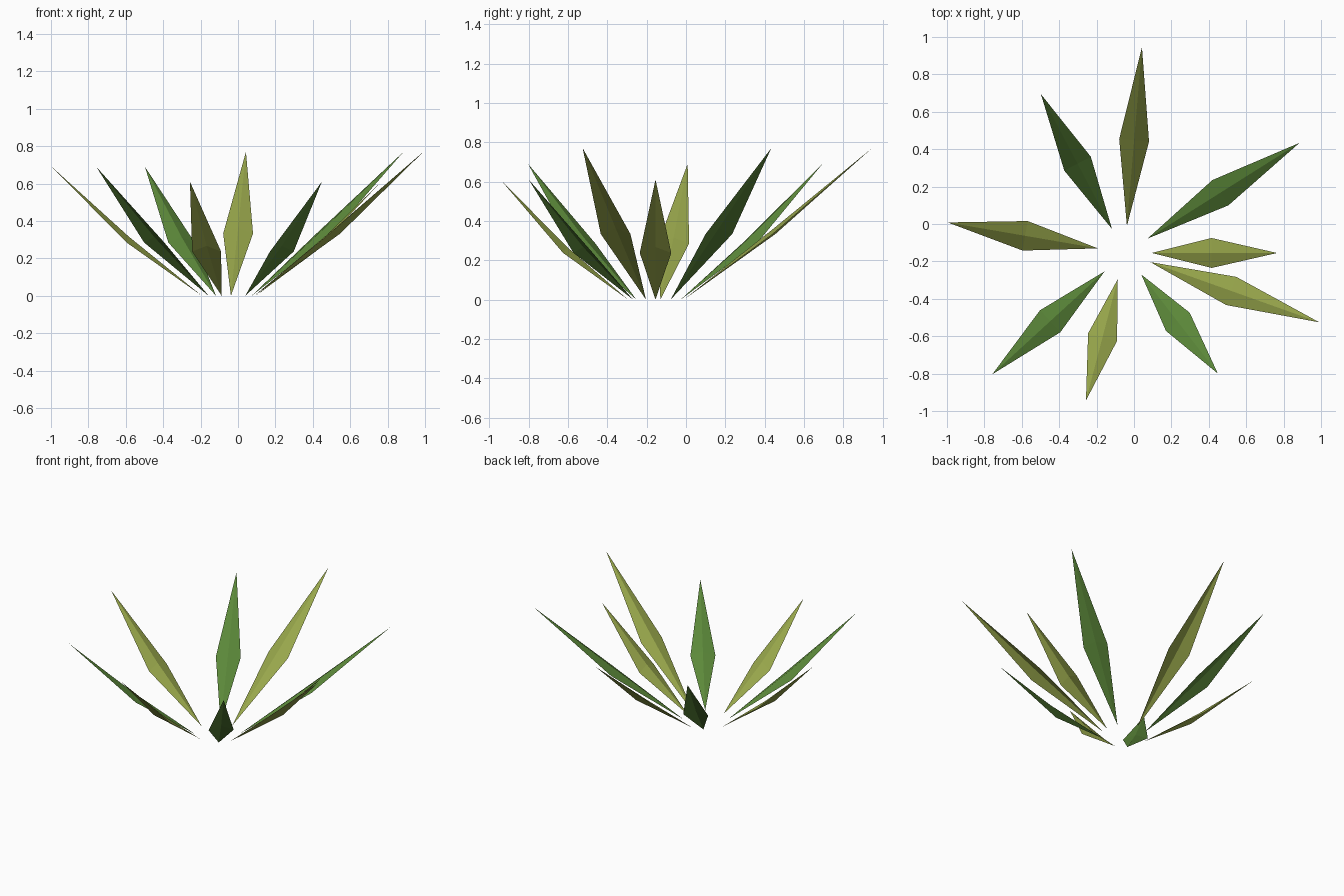
import bpy, math
from mathutils import Matrix, Vector

if "Cube" in bpy.data.objects:
    bpy.data.objects.remove(bpy.data.objects["Cube"])

def material(name, rgb):
    m = bpy.data.materials.new(name)
    m.diffuse_color = (*rgb, 1)
    m.use_nodes = True
    m.node_tree.nodes["Principled BSDF"].inputs["Base Color"].default_value = m.diffuse_color
    return m

olive = material("olive green", (0.31, 0.38, 0.07))
green = material("leaf green", (0.107, 0.25, 0.042))

CENTRE = Vector((-0.05, -0.155, 0))
BASE_R, HALF_W, RIDGE = 0.145, 0.08, 0.03

# Leaf sizes: horizontal reach, tip height, bend reach, bend height
SIZES = {
    "short": (0.67, 0.61, 0.32, 0.237),
    "medium": (0.815, 0.69, 0.395, 0.285),
    "long": (0.96, 0.77, 0.46, 0.333),
}

def leaf(name, angle, size, mat):
    """Pointed sheet, folded along the midrib and bent upward halfway."""
    reach, height, bend, bend_z = SIZES[size]
    pts = [(BASE_R, 0, 0), (BASE_R + bend, -HALF_W, bend_z),
           (BASE_R + reach, 0, height), (BASE_R + bend, HALF_W, bend_z),
           (BASE_R + bend, 0, bend_z + RIDGE)]
    turn = Matrix.Translation(CENTRE) @ Matrix.Rotation(math.radians(angle), 4, 'Z')
    me = bpy.data.meshes.new(name)
    me.from_pydata([turn @ Vector(p) for p in pts], [],
                   [(0, 1, 4), (1, 2, 4), (2, 3, 4), (3, 0, 4)])
    me.materials.append(mat)
    ob = bpy.data.objects.new(name, me)
    bpy.context.collection.objects.link(ob)

# Ring of leaves, colours alternating
ring = [(0, "short"), (32.2, "long"), (85.2, "long"), (117.8, "medium"),
        (170.2, "medium"), (222.5, "medium"), (255.3, "short"),
        (307.7, "short"), (340.4, "long")]
for i, (angle, size) in enumerate(ring):
    leaf(f"leaf_{i + 1}", angle, size, green if i % 2 else olive)
